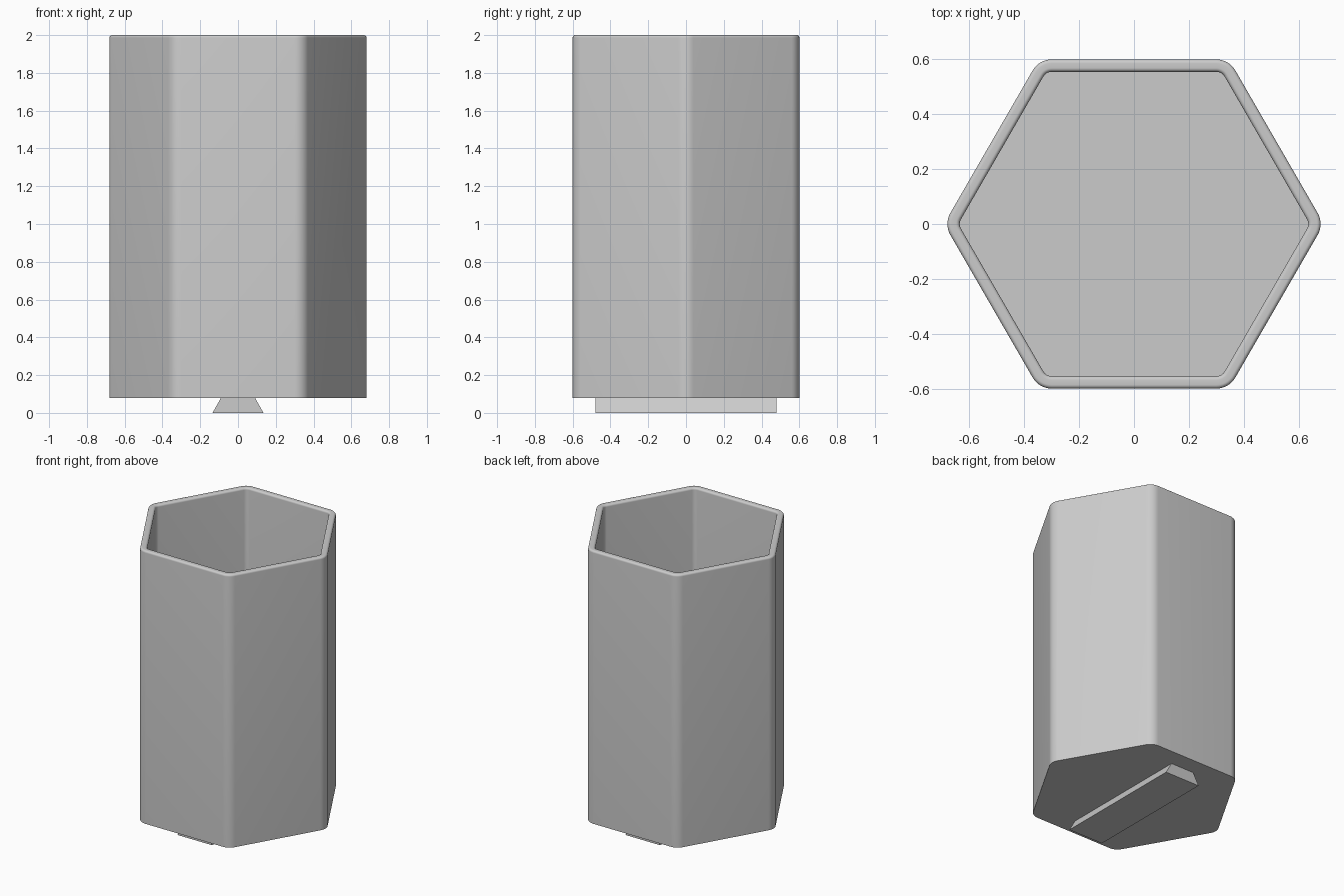
import bpy, bmesh
from math import sin, cos, pi, radians

cube = bpy.data.objects.get("Cube")
if cube:
    bpy.data.objects.remove(cube, do_unlink=True)

grey = bpy.data.materials.new("plain grey")
grey.use_nodes = True
grey.diffuse_color = (0.6, 0.6, 0.6, 1)
grey.node_tree.nodes["Principled BSDF"].inputs["Base Color"].default_value = (0.6, 0.6, 0.6, 1)

BASE, TOP = 0.08, 2.0
OUTER, WALL = 0.6, 0.045
CORNER, FILLET, STEPS = 0.08, 0.014, 8


def add_object(name, bm):
    bmesh.ops.recalc_face_normals(bm, faces=bm.faces[:])
    mesh = bpy.data.meshes.new(name)
    bm.to_mesh(mesh)
    bm.free()
    mesh.materials.append(grey)
    obj = bpy.data.objects.new(name, mesh)
    bpy.context.collection.objects.link(obj)
    return obj


def hex_ring(bm, apothem, z):
    """Rounded hexagon whose corner arcs share centres at every offset."""
    radius = CORNER - (OUTER - apothem)
    reach = (OUTER - CORNER) / cos(pi / 6)
    ring = []
    for side in range(6):
        mid = side * pi / 3
        for i in range(STEPS + 1):
            a = mid - pi / 6 + i / STEPS * pi / 3
            ring.append(bm.verts.new((reach * cos(mid) + radius * cos(a),
                                      reach * sin(mid) + radius * sin(a), z)))
    return ring


# Hexagonal cup: outer wall, rounded rim, inner wall, floor
quarter = [radians(15 * i) for i in range(7)]
inner = OUTER - WALL
profile = [(OUTER, BASE)]
profile += [(OUTER - FILLET * (1 - cos(a)), TOP - FILLET * (1 - sin(a))) for a in quarter]
profile += [(inner + FILLET * (1 - cos(a)), TOP - FILLET * (1 - sin(a))) for a in reversed(quarter)]
profile += [(inner, BASE + WALL)]

bm = bmesh.new()
rings = [hex_ring(bm, a, z) for a, z in profile]
for low, high in zip(rings, rings[1:]):
    for i in range(len(low)):
        j = (i + 1) % len(low)
        bm.faces.new((low[i], low[j], high[j], high[i]))
bm.faces.new(rings[0])
bm.faces.new(rings[-1])
cup = add_object("hexagonal_cup", bm)
bpy.context.view_layer.objects.active = cup
cup.select_set(True)
bpy.ops.object.shade_smooth_by_angle(angle=radians(30))

# Dovetail rail under the base
bm = bmesh.new()
section = [(-0.135, 0), (0.135, 0), (0.09, BASE), (-0.09, BASE)]
end = bm.faces.new([bm.verts.new((x, -0.48, z)) for x, z in section])
swept = bmesh.ops.extrude_face_region(bm, geom=[end])["geom"]
bmesh.ops.translate(bm, vec=(0, 0.96, 0),
                    verts=[v for v in swept if isinstance(v, bmesh.types.BMVert)])
if not end.is_valid or len(bm.faces) < 6:
    bmesh.ops.holes_fill(bm, edges=bm.edges[:])
add_object("dovetail_rail", bm)
